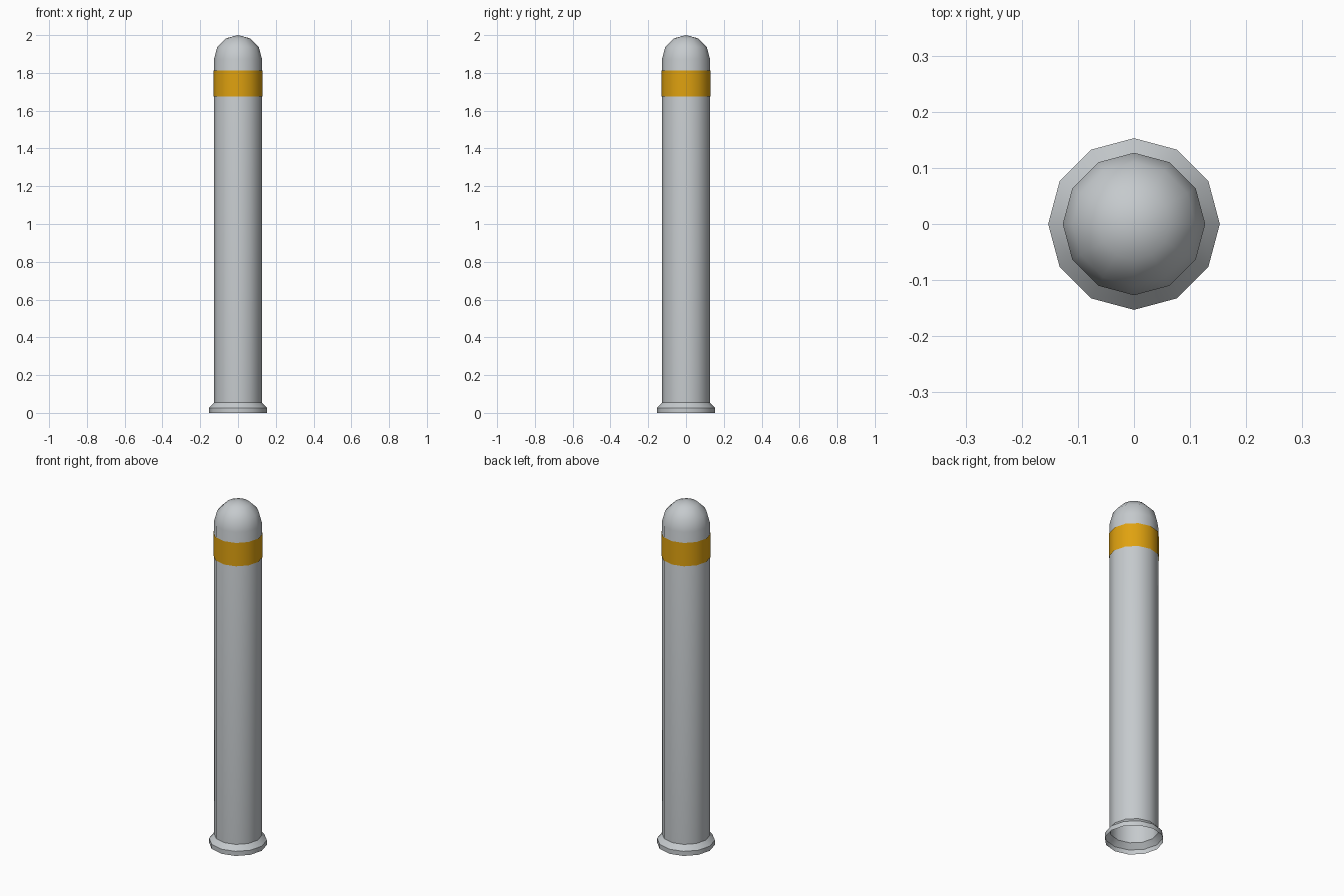
import bpy, bmesh, math

if "Cube" in bpy.data.objects:
    bpy.data.objects.remove(bpy.data.objects["Cube"])

SIDES = 12
R = 0.127


def material(name, color):
    m = bpy.data.materials.new(name)
    m.diffuse_color = (*color, 1)
    m.use_nodes = True
    m.node_tree.nodes["Principled BSDF"].inputs["Base Color"].default_value = m.diffuse_color
    return m


def lathe(name, profile, mat):
    """Spin a (radius, z) profile around z as an open 12-sided shell."""
    bm = bmesh.new()
    rings = []
    for r, z in profile:
        if r < 1e-5:
            rings.append([bm.verts.new((0, 0, z))] * SIDES)
        else:
            rings.append([bm.verts.new((r * math.cos(a), r * math.sin(a), z))
                          for a in (math.tau * i / SIDES for i in range(SIDES))])
    for lo, hi in zip(rings, rings[1:]):
        for i in range(SIDES):
            j = (i + 1) % SIDES
            quad = [lo[i], lo[j], hi[j], hi[i]]
            bm.faces.new(list(dict.fromkeys(quad)))
    me = bpy.data.meshes.new(name)
    bm.to_mesh(me)
    bm.free()
    me.materials.append(mat)
    ob = bpy.data.objects.new(name, me)
    bpy.context.collection.objects.link(ob)
    bpy.ops.object.select_all(action='DESELECT')
    ob.select_set(True)
    bpy.context.view_layer.objects.active = ob
    bpy.ops.object.shade_smooth_by_angle(angle=math.radians(35))
    return ob


grey = material("grey metal", (0.56, 0.59, 0.61))
yellow = material("amber band", (0.74, 0.36, 0.005))

# Post: open foot flange, straight shaft and hemispherical cap
dome = [(R * math.cos(math.radians(a)), 2 - R + R * math.sin(math.radians(a)))
        for a in (0, 30, 60, 90)]
lathe("bollard_post", [(0.153, 0), (0.153, 0.027), (R, 0.055)] + dome, grey)

# Reflective band: thin open sleeve around the shaft
lathe("reflective_band", [(0.131, 1.676), (0.131, 1.812)], yellow)
